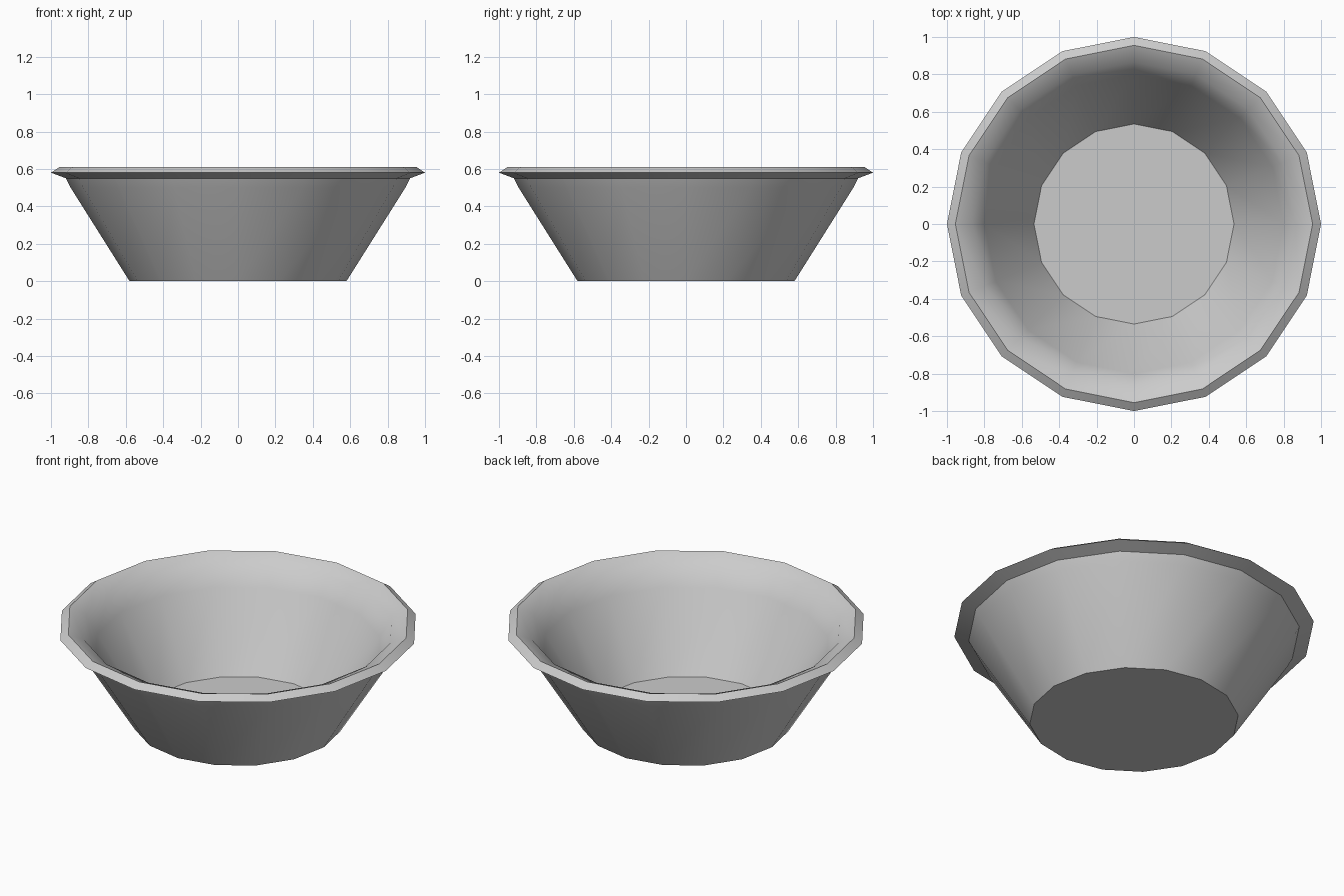
import bpy, bmesh, math

if "Cube" in bpy.data.objects:
    bpy.data.objects.remove(bpy.data.objects["Cube"])

SIDES = 16
# Profile from bottom to outside, over the rim and down to the floor: radius, height, crease
profile = [
    (0.58, 0.00, True),    # base edge
    (0.895, 0.50, False),  # outer wall
    (0.92, 0.55, True),    # under the lip
    (1.00, 0.58, True),    # lip edge
    (0.955, 0.61, True),   # rim top
    (0.865, 0.57, False),  # inner shoulder
    (0.80, 0.455, False),  # inner wall
    (0.535, 0.03, True),   # floor edge
]

bm = bmesh.new()
rings = []
for r, z, _ in profile:
    rings.append([bm.verts.new((r * math.cos(i * math.tau / SIDES),
                                r * math.sin(i * math.tau / SIDES), z))
                  for i in range(SIDES)])

# Walls between neighbouring rings
for a, b in zip(rings, rings[1:]):
    for i in range(SIDES):
        j = (i + 1) % SIDES
        bm.faces.new((a[i], a[j], b[j], b[i]))

# Flat base and floor
bm.faces.new(rings[0][::-1])
bm.faces.new(rings[-1])

# Smooth walls, with creased edges kept sharp
for f in bm.faces:
    f.smooth = True
for ring, (_, _, crease) in zip(rings, profile):
    if crease:
        for i in range(SIDES):
            bm.edges.get((ring[i], ring[(i + 1) % SIDES])).smooth = False

bmesh.ops.recalc_face_normals(bm, faces=bm.faces)
mesh = bpy.data.meshes.new("bowl")
bm.to_mesh(mesh)
bm.free()
bowl = bpy.data.objects.new("bowl", mesh)
bpy.context.collection.objects.link(bowl)
